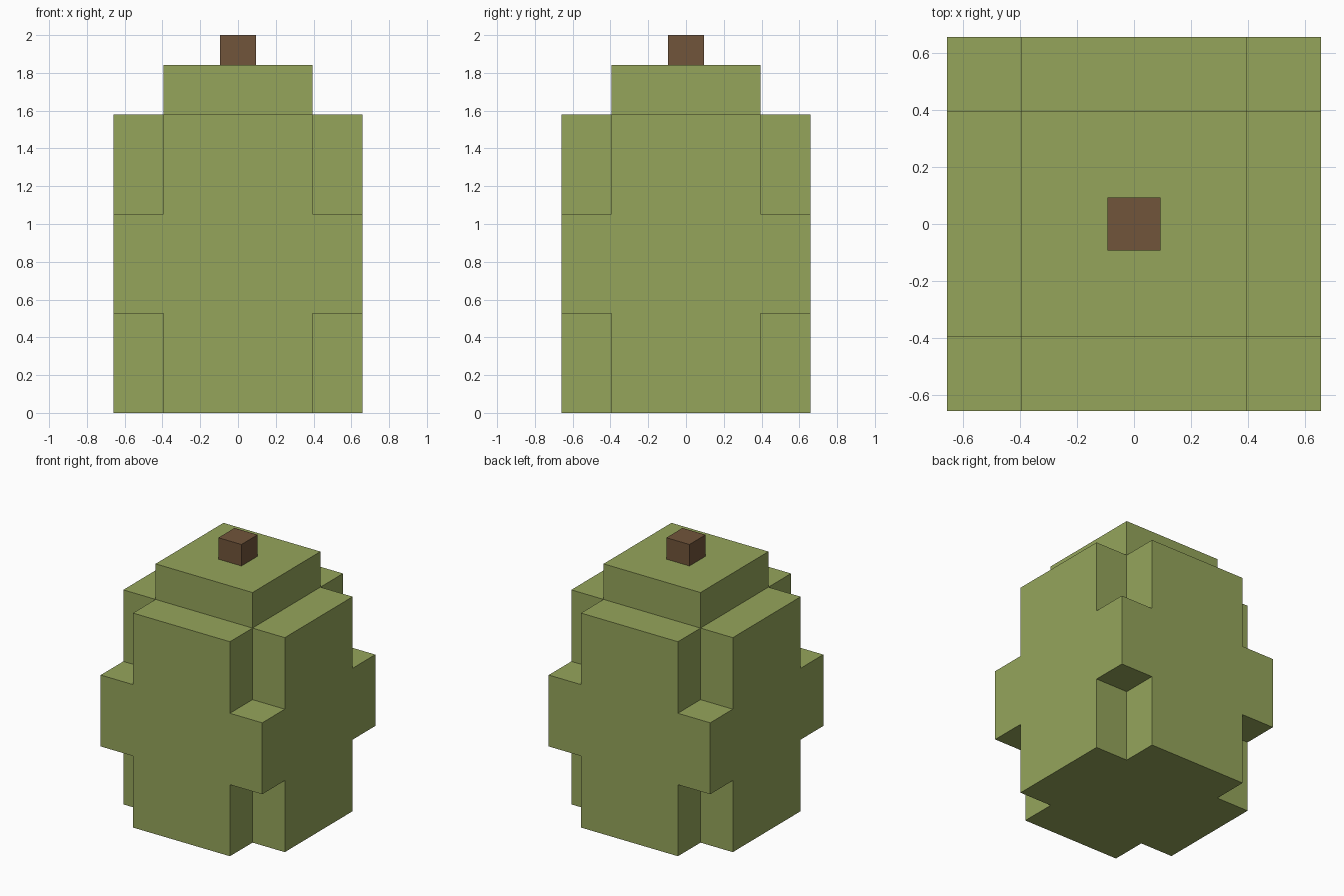
import bpy
import bmesh
import math

if "Cube" in bpy.data.objects:
    bpy.data.objects.remove(bpy.data.objects["Cube"])


def material(name, rgb):
    mat = bpy.data.materials.new(name)
    mat.diffuse_color = (*rgb, 1.0)
    mat.use_nodes = True
    mat.node_tree.nodes["Principled BSDF"].inputs["Base Color"].default_value = mat.diffuse_color
    return mat


def add_object(name, bm, mat):
    mesh = bpy.data.meshes.new(name)
    bm.to_mesh(mesh)
    bm.free()
    mesh.materials.append(mat)
    obj = bpy.data.objects.new(name, mesh)
    bpy.context.collection.objects.link(obj)
    return obj


def blocky_solid(edges, filled):
    """Outer skin of the filled cells in a box grid, with flat areas merged."""
    bm = bmesh.new()
    verts = {}

    def vert(key):
        if key not in verts:
            verts[key] = bm.verts.new([edges[a][key[a]] for a in range(3)])
        return verts[key]

    for cell in filled:
        for axis in range(3):
            for side in (0, 1):
                neighbour = list(cell)
                neighbour[axis] += 2 * side - 1
                if tuple(neighbour) in filled:
                    continue
                u, v = (axis + 1) % 3, (axis + 2) % 3
                loop = []
                for du, dv in ((0, 0), (1, 0), (1, 1), (0, 1)):
                    key = list(cell)
                    key[axis] += side
                    key[u] += du
                    key[v] += dv
                    loop.append(vert(tuple(key)))
                bm.faces.new(loop if side else loop[::-1])
    bmesh.ops.dissolve_limit(bm, angle_limit=math.radians(1),
                             verts=bm.verts[:], edges=bm.edges[:])
    return bm


green = material("fruit green", (0.30, 0.376, 0.105))
brown = material("stem brown", (0.165, 0.09, 0.043))

# Fruit body: notched corners below and above a full middle band, stepped top
OUTER, INNER = 0.658, 0.395
across = (-OUTER, -INNER, INNER, OUTER)
levels = (0.0, 0.527, 1.053, 1.58, 1.842)
filled = set()
for i in range(3):
    for j in range(3):
        for k in range(4):
            corner = i != 1 and j != 1
            centre = i == 1 and j == 1
            if k == 1 or (k in (0, 2) and not corner) or (k == 3 and centre):
                filled.add((i, j, k))
add_object("fruit_body", blocky_solid((across, across, levels), filled), green)

# Stem on top
S = 0.094
add_object("stem", blocky_solid(((-S, S), (-S, S), (1.842, 2.0)), {(0, 0, 0)}), brown)
